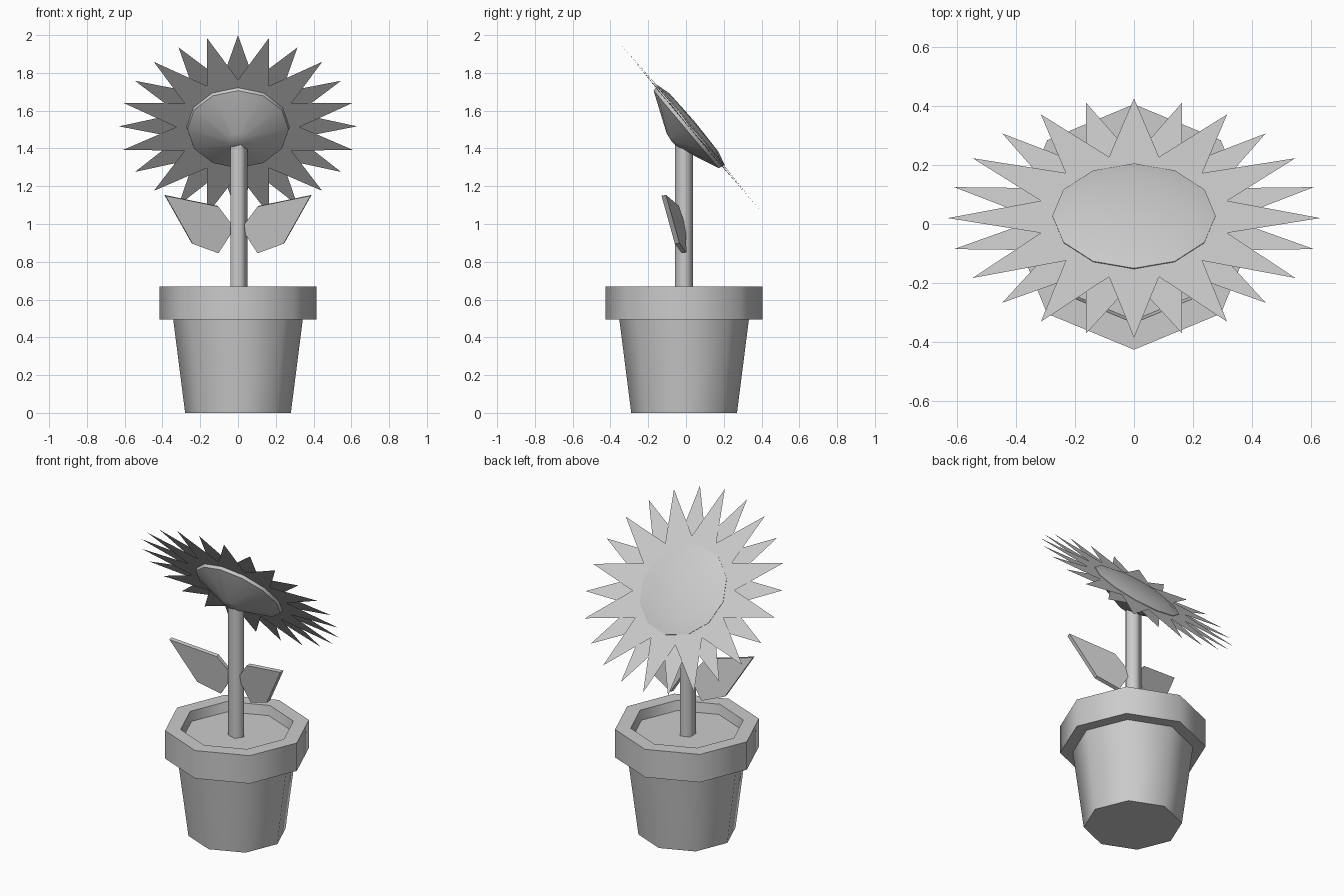
import bpy, bmesh, math
from mathutils import Matrix, Vector

if "Cube" in bpy.data.objects:
    bpy.data.objects.remove(bpy.data.objects["Cube"])

CY = -0.01  # pot and stem axis in y


def add(name, bm, matrix=Matrix(), smooth=None):
    bmesh.ops.remove_doubles(bm, verts=bm.verts, dist=1e-5)
    bmesh.ops.recalc_face_normals(bm, faces=bm.faces)
    me = bpy.data.meshes.new(name)
    bm.to_mesh(me)
    bm.free()
    ob = bpy.data.objects.new(name, me)
    ob.matrix_world = matrix
    bpy.context.collection.objects.link(ob)
    if smooth:
        bpy.ops.object.select_all(action='DESELECT')
        ob.select_set(True)
        bpy.context.view_layer.objects.active = ob
        bpy.ops.object.shade_smooth_by_angle(angle=math.radians(smooth))
    return ob


def lathe(name, profile, sides, matrix, smooth=None):
    bm = bmesh.new()
    vs = [bm.verts.new((r, 0, z)) for r, z in profile]
    es = [bm.edges.new(p) for p in zip(vs, vs[1:])]
    bmesh.ops.spin(bm, geom=vs + es, cent=(0, 0, 0), axis=(0, 0, 1),
                   angle=2 * math.pi, steps=sides, use_duplicate=False)
    return add(name, bm, matrix, smooth)


# Octagonal pot with a hollow rim and soil
axis = Matrix.Translation((0, CY, 0))
lathe("pot", [(0, 0), (0.28, 0), (0.343, 0.495), (0.415, 0.495), (0.415, 0.67),
              (0.325, 0.67), (0.315, 0.61)], 8, axis, 50)
lathe("soil", [(0, 0.61), (0.318, 0.61)], 8, axis)

# Five-sided stem
lathe("stem", [(0, 0.6), (0.05, 0.6), (0.05, 1.44), (0, 1.44)], 5, axis, 75)

# Flower head, tilted up and to the back
head = Matrix.Translation((0, 0.02, 1.517)) @ Matrix.Rotation(math.radians(-50), 4, 'X')
lathe("flower_centre", [(0, -0.125), (0.05, -0.118), (0.268, -0.025), (0.276, 0.01),
                        (0.2, 0.03), (0, 0.036)], 12, head, 50)

# Two alternating layers of twelve pointed petals
for name, start, h in (("front_petals", 0, 0.007), ("back_petals", 15, -0.007)):
    bm = bmesh.new()
    for i in range(12):
        rot = Matrix.Rotation(math.radians(start + 30 * i), 3, 'Z')
        bm.faces.new([bm.verts.new(rot @ Vector(p)) for p in
                      ((0.22, -0.11, h), (0.63, 0, 0), (0.22, 0.11, h))])
    add(name, bm, head)

# Pair of thick leaves lying in a slanted plane
bm = bmesh.new()
outline = [(0.02, 0.98), (0.106, 0.847), (0.243, 0.897), (0.387, 1.152), (0.106, 1.094)]
bm.faces.new([bm.verts.new((x, -0.01 - 0.21 * (x - 0.106) - 0.16 * (z - 0.847), z))
              for x, z in outline])
leaves = add("leaves", bm)
m = leaves.modifiers.new("thickness", 'SOLIDIFY')
m.thickness, m.offset = 0.025, 0
m = leaves.modifiers.new("mirror", 'MIRROR')
m.use_mirror_merge = False
